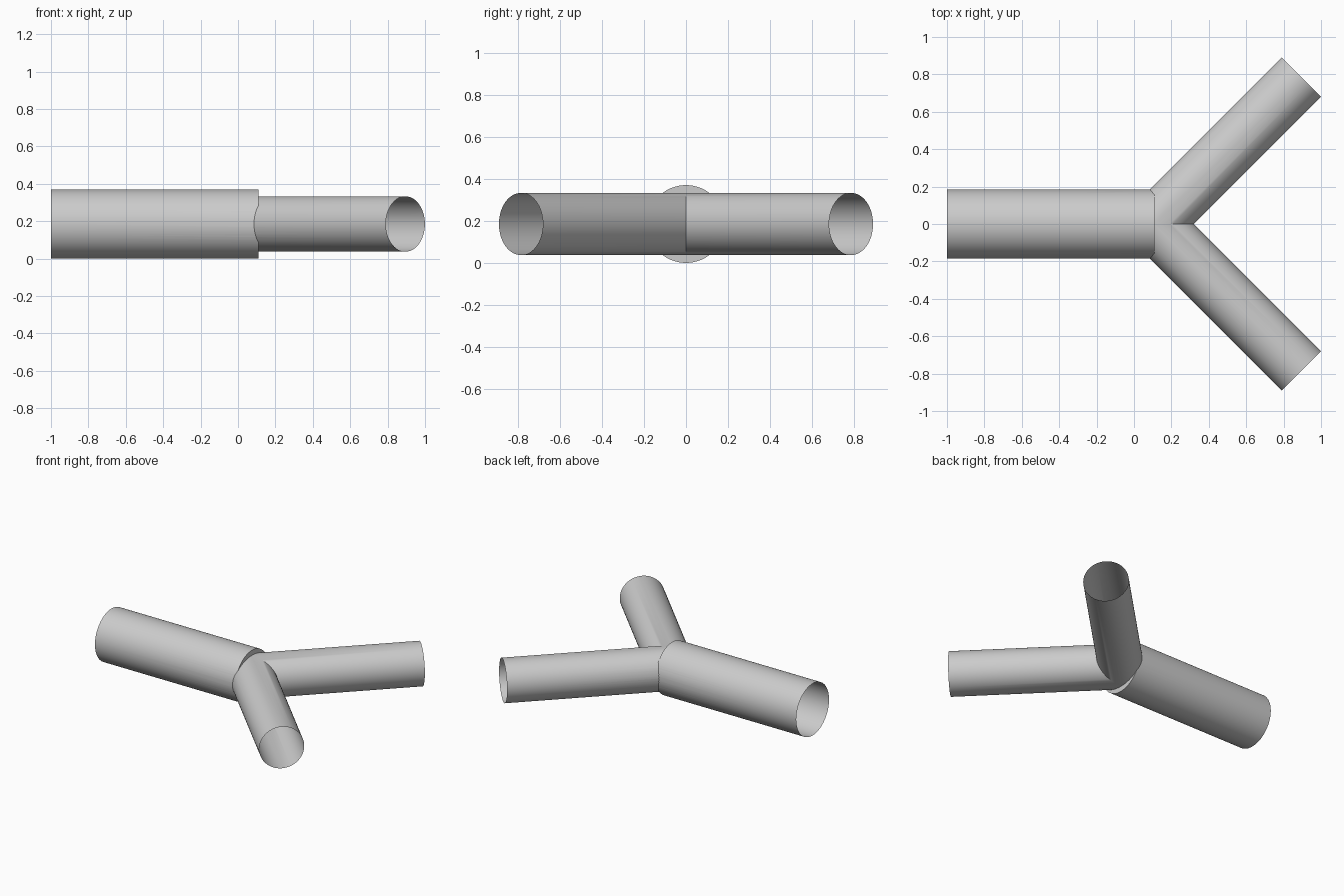
import bpy
import math
from mathutils import Vector

if "Cube" in bpy.data.objects:
    bpy.data.objects.remove(bpy.data.objects["Cube"], do_unlink=True)

TRUNK_R = 0.185
BRANCH_R = 0.148
LENGTH = 1.11
JOINT = Vector((0.11, 0, TRUNK_R))

grey = bpy.data.materials.new("plain grey")
grey.use_nodes = True
colour = (0.6, 0.6, 0.6, 1)
grey.diffuse_color = colour
grey.node_tree.nodes["Principled BSDF"].inputs["Base Color"].default_value = colour


def pipe(name, radius, heading):
    """Solid cylinder running from the joint along a level heading."""
    d = Vector((math.cos(heading), math.sin(heading), 0))
    bpy.ops.mesh.primitive_cylinder_add(
        vertices=64, radius=radius, depth=LENGTH,
        location=JOINT + d * LENGTH / 2, rotation=(0, math.pi / 2, heading))
    ob = bpy.context.object
    ob.name = name
    ob.data.materials.append(grey)
    return ob, d


# Trunk and two branches, fused into one shell
body, trunk_dir = pipe("forked_pipe", TRUNK_R, math.pi)
directions = [trunk_dir]
branches = []
for name, angle in (("left_branch", 45), ("right_branch", -45)):
    branch, d = pipe(name, BRANCH_R, math.radians(angle))
    directions.append(d)
    branches.append(branch)
    mod = body.modifiers.new(name, 'BOOLEAN')
    mod.operation = 'UNION'
    mod.solver = 'EXACT'
    mod.object = branch

bpy.ops.object.select_all(action='DESELECT')
body.select_set(True)
bpy.context.view_layer.objects.active = body
for mod in list(body.modifiers):
    bpy.ops.object.modifier_apply(modifier=mod.name)
for branch in branches:
    bpy.data.objects.remove(branch, do_unlink=True)
bpy.ops.object.transform_apply(location=True, rotation=True, scale=True)

# Open the three far ends
import bmesh
bm = bmesh.new()
bm.from_mesh(body.data)
ends = [f for f in bm.faces
        if any(f.normal.dot(d) > 0.99
               and (f.calc_center_median() - JOINT).dot(d) > LENGTH - 0.01
               for d in directions)]
bmesh.ops.delete(bm, geom=ends, context='FACES')
bm.to_mesh(body.data)
bm.free()

bpy.ops.object.shade_smooth_by_angle(angle=math.radians(30))
